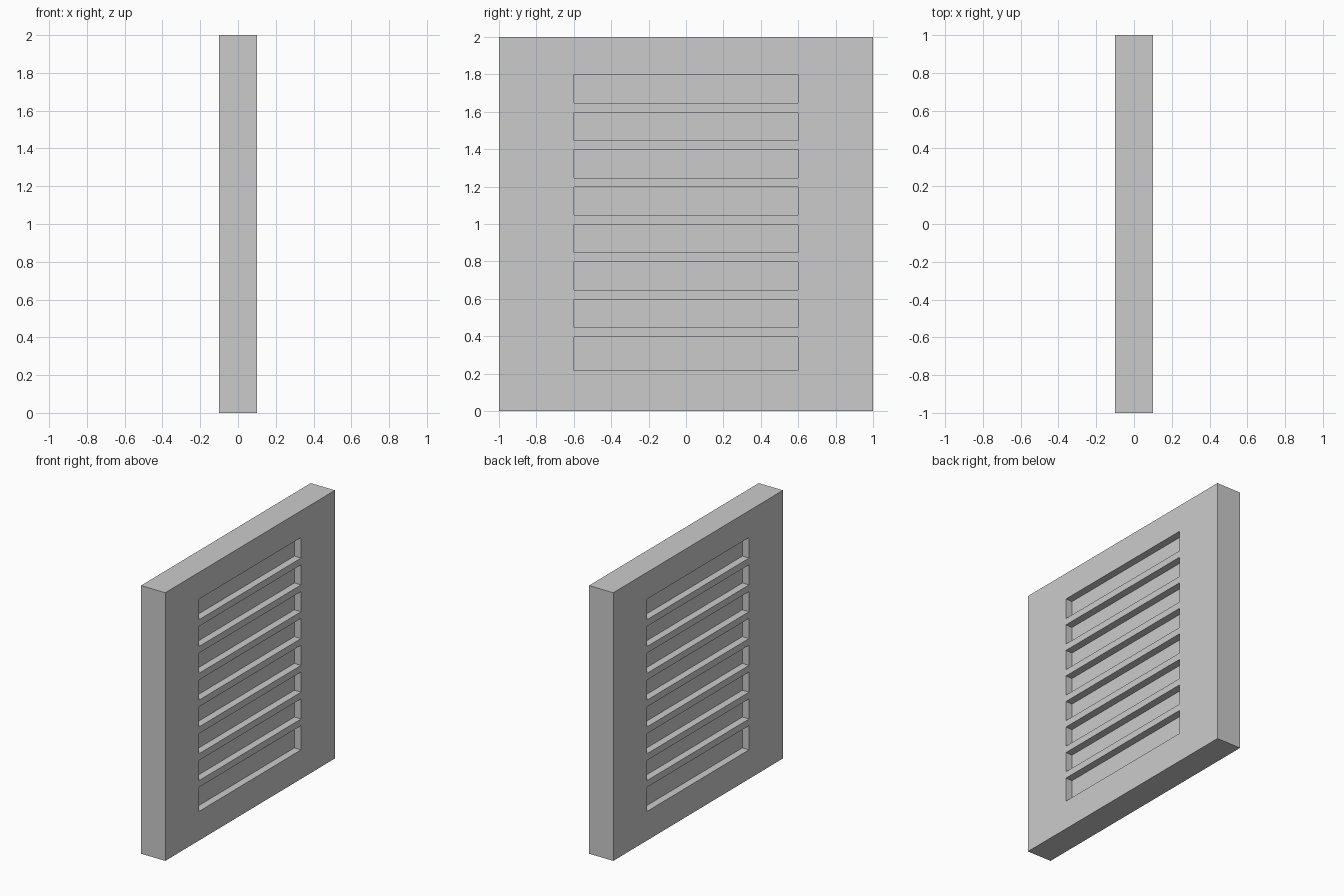
import bpy, bmesh
from mathutils import Matrix, Vector

if "Cube" in bpy.data.objects:
    bpy.data.objects.remove(bpy.data.objects["Cube"])

HALF_T = 0.10      # half thickness of the slab
DEPTH = 0.055      # slot depth on each face
HALF_W = 0.60      # half width of the slots
BAR = 0.05         # bar height between slots
BOTTOM, TOP = 0.217, 1.80


def add_box(bm, lo, hi):
    lo, hi = Vector(lo), Vector(hi)
    bmesh.ops.create_cube(bm, size=1, matrix=Matrix.Translation((lo + hi) / 2)
                          @ Matrix.Diagonal((*(hi - lo), 1)))


def make_object(name, boxes):
    bm = bmesh.new()
    for lo, hi in boxes:
        add_box(bm, lo, hi)
    mesh = bpy.data.meshes.new(name)
    bm.to_mesh(mesh)
    bm.free()
    obj = bpy.data.objects.new(name, mesh)
    bpy.context.collection.objects.link(obj)
    return obj


# Slab
panel = make_object("vent_panel", [((-HALF_T, -1, 0), (HALF_T, 1, 2))])

# Eight slots on each face, separated by seven flush bars
bars = [0.397 + 0.2 * i for i in range(7)]
starts = [BOTTOM] + [b + BAR for b in bars]
ends = bars + [TOP]
slots = []
for z0, z1 in zip(starts, ends):
    slots.append(((HALF_T - DEPTH, -HALF_W, z0), (HALF_T + 0.1, HALF_W, z1)))
    slots.append(((-HALF_T - 0.1, -HALF_W, z0), (-HALF_T + DEPTH, HALF_W, z1)))
cutter = make_object("slot_cutter", slots)
cutter.hide_render = True

# Cut the slots and discard the cutter
mod = panel.modifiers.new("slots", 'BOOLEAN')
mod.operation = 'DIFFERENCE'
mod.solver = 'EXACT'
mod.object = cutter
bpy.context.view_layer.objects.active = panel
panel.select_set(True)
bpy.ops.object.modifier_apply(modifier=mod.name)
bpy.data.objects.remove(cutter)
